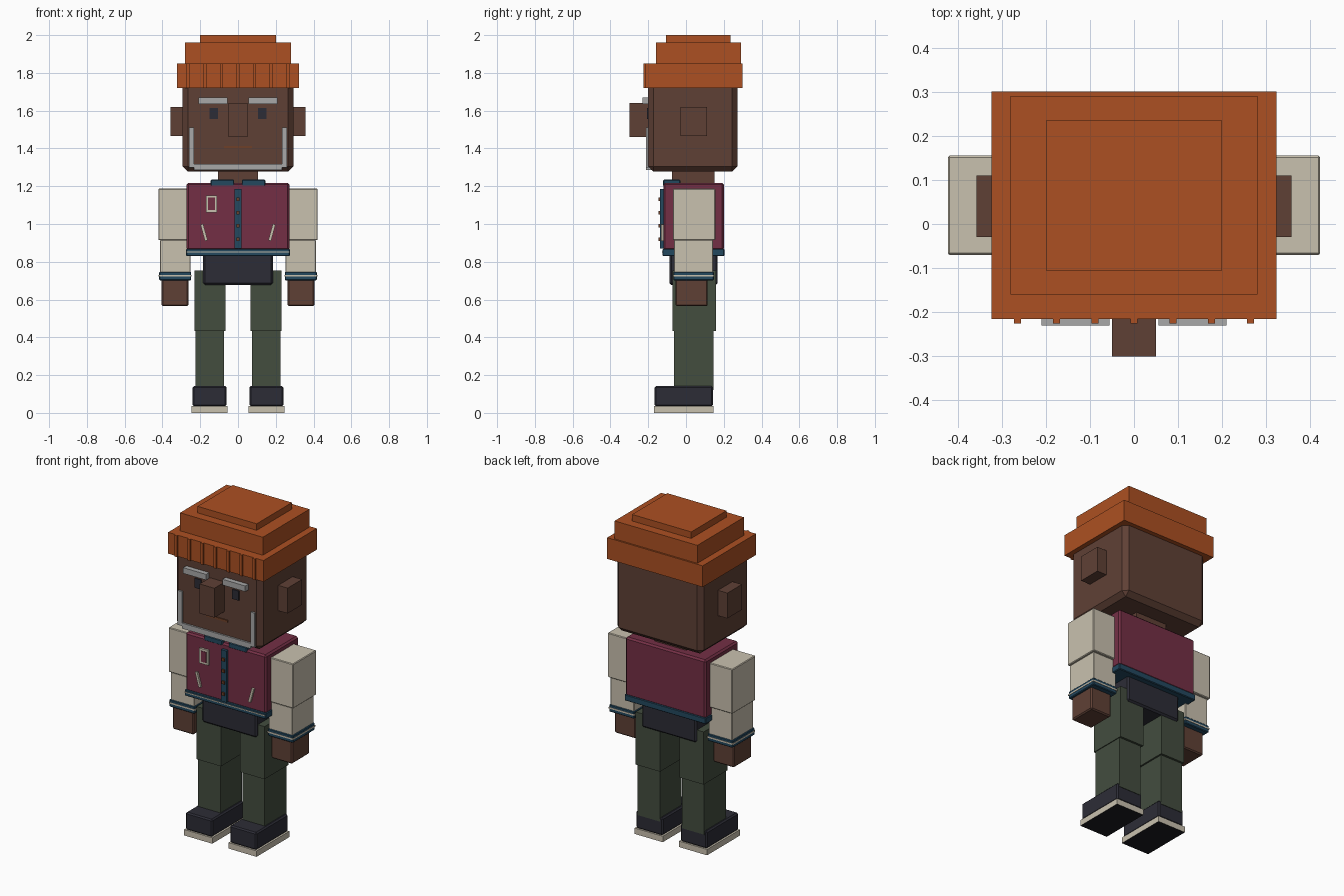
import bpy
from mathutils import Matrix, Vector

cube = bpy.data.objects.get("Cube")
if cube:
    bpy.data.objects.remove(cube, do_unlink=True)


def material(name, code):
    """Flat material from an sRGB hex code."""
    def linear(c):
        return c / 12.92 if c <= 0.04045 else ((c + 0.055) / 1.055) ** 2.4
    rgb = [linear(v / 255) for v in bytes.fromhex(code)]
    mat = bpy.data.materials.new(name)
    mat.use_nodes = True
    mat.diffuse_color = (*rgb, 1)
    shader = mat.node_tree.nodes["Principled BSDF"]
    shader.inputs["Base Color"].default_value = (*rgb, 1)
    shader.inputs["Roughness"].default_value = 0.9
    return mat


ORANGE = material("orange knit", "AC5022")
SKIN = material("brown skin", "5F4035")
GREY = material("grey hair", "A8A8A8")
MAROON = material("maroon cloth", "742F45")
BLUE = material("blue trim", "23485F")
CREAM = material("cream cloth", "C9C1AF")
NAVY = material("dark navy", "2C2C36")
GREEN = material("green trousers", "434D3F")
BROWN = material("button brown", "6E4028")
BLACK = material("black rubber", "1B1B20")

QUADS = [(0, 1, 3, 2), (4, 6, 7, 5), (0, 4, 5, 1),
         (2, 3, 7, 6), (0, 2, 6, 4), (1, 5, 7, 3)]


def box(name, mat, x, y, z, bevel=0.0, tilt=0.0):
    """Box spanning the given ranges, optionally chamfered and tilted about y."""
    centre = Vector([(a + b) / 2 for a, b in (x, y, z)])
    verts = [Vector((i, j, k)) - centre for i in x for j in y for k in z]
    mesh = bpy.data.meshes.new(name)
    mesh.from_pydata(verts, [], QUADS)
    mesh.materials.append(mat)
    obj = bpy.data.objects.new(name, mesh)
    bpy.context.collection.objects.link(obj)
    obj.matrix_world = Matrix.Translation(centre) @ Matrix.Rotation(tilt, 4, 'Y')
    if bevel:
        mod = obj.modifiers.new("chamfer", 'BEVEL')
        mod.width = bevel
        mod.segments = 1
    return obj


def pair(name, mat, x, y, z, bevel=0.0, tilt=0.0):
    """Left (+x) box and its mirror on the right."""
    return [box("left_" + name, mat, x, y, z, bevel, tilt),
            box("right_" + name, mat, (-x[1], -x[0]), y, z, bevel, -tilt)]


# Knitted hat
box("hat_brim", ORANGE, (-.323, .323), (-.215, .3), (1.72, 1.85))
box("hat_middle", ORANGE, (-.28, .28), (-.16, .29), (1.85, 1.96))
box("hat_top", ORANGE, (-.2, .2), (-.105, .235), (1.96, 2))
for i in range(-3, 4):
    box("hat_rib", ORANGE, (i * .088 - .008, i * .088 + .008), (-.225, -.21), (1.72, 1.85))

# Head and face
box("head", SKIN, (-.293, .293), (-.2, .272), (1.277, 1.76), .028)
pair("ear", SKIN, (.28, .357), (-.03, .11), (1.465, 1.62))
box("nose", SKIN, (-.05, .05), (-.3, -.19), (1.46, 1.64))
pair("eyebrow", GREY, (.055, .21), (-.23, -.19), (1.635, 1.67))
pair("eye", NAVY, (.106, .15), (-.207, -.195), (1.555, 1.613))
box("mouth", BROWN, (-.073, .073), (-.206, -.195), (1.4, 1.413))
pair("sideburn", GREY, (.232, .26), (-.211, -.19), (1.3, 1.51))
box("chin_beard", GREY, (-.232, .232), (-.211, -.165), (1.285, 1.318))

# Neck, jacket and trim
box("neck", SKIN, (-.107, .107), (-.075, .15), (1.18, 1.3))
box("jacket", MAROON, (-.272, .272), (-.12, .2), (.86, 1.218), .01)
pair("collar", BLUE, (.02, .145), (-.122, -.03), (1.2, 1.235), .005)
box("jacket_hem", BLUE, (-.275, .275), (-.125, .203), (.83, .868), .004)
box("hem_stripe", CREAM, (-.272, .272), (-.128, -.12), (.85, .855))
box("placket", BLUE, (-.018, .018), (-.138, -.115), (.87, 1.185))
for i in range(4):
    z = .92 + i * .07
    box("button", BROWN, (-.009, .009), (-.146, -.13), (z - .009, z + .009))
pair("pocket_welt", CREAM, (.172, .187), (-.132, -.115), (.91, 1), 0, .27)

# Chest badge: pale frame with a cloth centre
box("badge_frame", CREAM, (-.17, -.11), (-.132, -.115), (1.06, 1.152))
box("badge_centre", MAROON, (-.158, -.122), (-.134, -.13), (1.073, 1.139))

# Arms
pair("upper_arm", CREAM, (.262, .422), (-.07, .155), (.915, 1.187), .004)
pair("forearm", CREAM, (.252, .412), (-.063, .143), (.74, .915), .003)
pair("cuff", BLUE, (.248, .418), (-.067, .147), (.702, .747), .004)
pair("cuff_stripe", CREAM, (.246, .42), (-.069, .149), (.722, .731))
pair("hand", SKIN, (.262, .405), (-.056, .115), (.565, .71), .007)

# Hips and legs
box("hips", NAVY, (-.185, .185), (-.088, .168), (.678, .85), .01)
pair("thigh", GREEN, (.065, .23), (-.072, .158), (.433, .755))
pair("shin", GREEN, (.075, .225), (-.063, .145), (.12, .433))

# Shoes: dark uppers on pale soles with black undersides
pair("shoe", NAVY, (.06, .24), (-.166, .142), (.035, .142), .008)
for sole in pair("sole", CREAM, (.055, .245), (-.17, .146), (0, .036)):
    sole.data.materials.append(BLACK)
    for face in sole.data.polygons:
        if face.normal.z < -.5:
            face.material_index = 1
